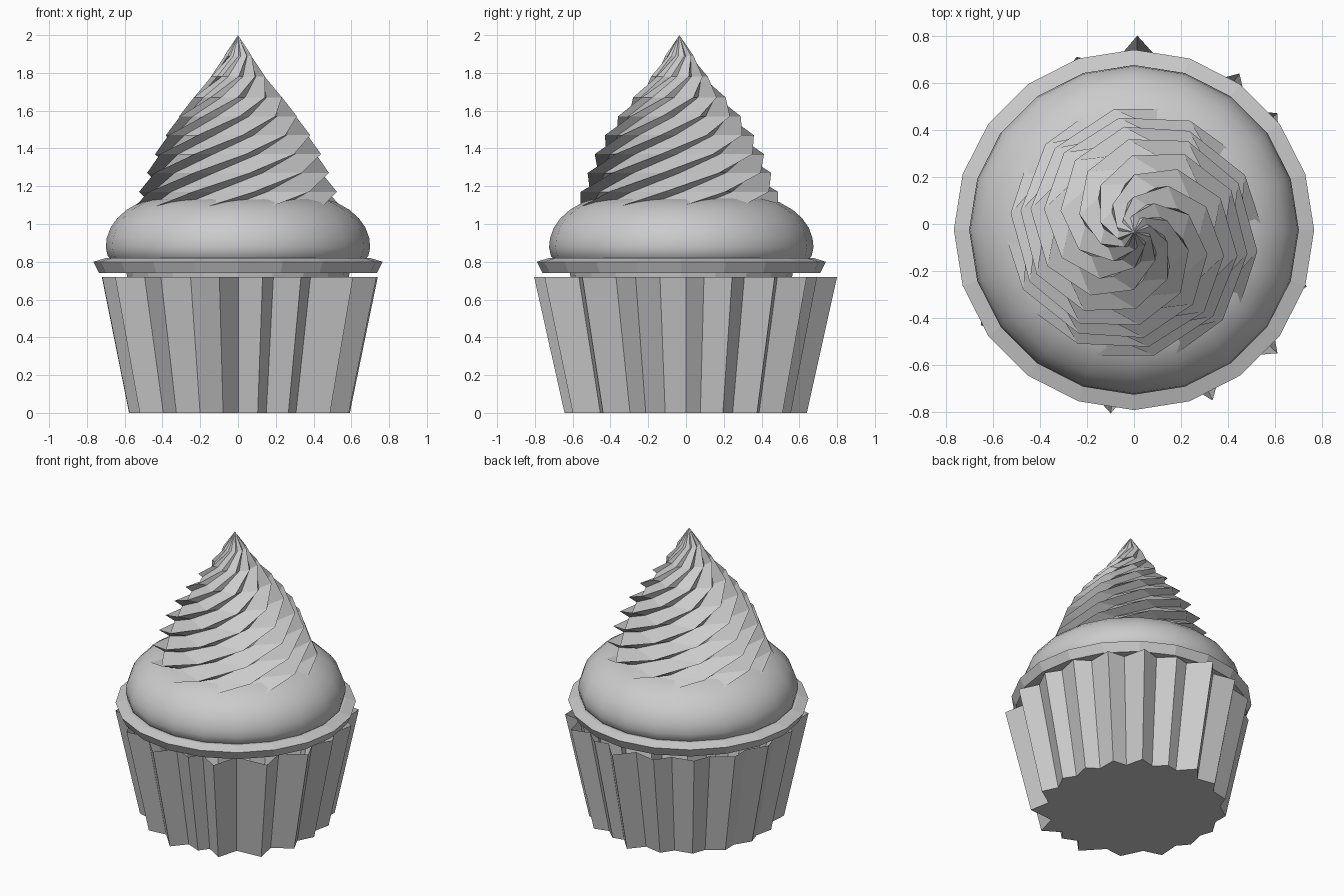
import bpy, bmesh
from math import sin, cos, radians, pi

if "Cube" in bpy.data.objects:
    bpy.data.objects.remove(bpy.data.objects["Cube"])


def loft(name, rings, cap_bottom=False, tip=None, smooth=False):
    """Skin a stack of equal-length closed rings, optionally capped or brought to a tip."""
    bm = bmesh.new()
    rows = [[bm.verts.new(p) for p in ring] for ring in rings]
    n = len(rows[0])
    for a, b in zip(rows, rows[1:]):
        for i in range(n):
            j = (i + 1) % n
            bm.faces.new((a[i], a[j], b[j], b[i]))
    if cap_bottom:
        bm.faces.new(rows[0][::-1])
    if tip:
        t = bm.verts.new(tip)
        for i in range(n):
            bm.faces.new((rows[-1][i], rows[-1][(i + 1) % n], t))
    me = bpy.data.meshes.new(name)
    bm.to_mesh(me)
    bm.free()
    ob = bpy.data.objects.new(name, me)
    bpy.context.collection.objects.link(ob)
    if smooth:
        for p in me.polygons:
            p.use_smooth = True
    return ob


def circle(r, z, n, cy):
    return [(r * cos(2 * pi * i / n), cy + r * sin(2 * pi * i / n), z) for i in range(n)]


# Pleated paper cup: uneven saw-tooth pleats (angle, top radius), open at the top
pleats = [(-97, .81), (-80, .75), (-66, .82), (-42, .82), (-20, .78), (0, .74),
          (19, .75), (37.6, .77), (55, .78), (72, .73), (89, .80), (109, .75),
          (129, .74), (150, .74), (171, .73), (192, .735), (213.5, .78), (238, .77)]
outline = []
for k, (ang, r) in enumerate(pleats):
    nxt = pleats[(k + 1) % len(pleats)][0] + (360 if k == len(pleats) - 1 else 0)
    for a, rad in ((ang, r), (ang + 0.42 * (nxt - ang), 0.685)):
        outline.append((rad * cos(radians(a)), rad * sin(radians(a))))
loft("paper_cup", [[(x * .8, y * .8, 0) for x, y in outline],
                   [(x, y, .72) for x, y in outline]], cap_bottom=True)

# Cake core showing in the gap, and the faceted rim above it
CY = -0.025
loft("cake_core", [circle(.58, .68, 20, CY), circle(.59, .74, 20, CY)], cap_bottom=True)
loft("cake_rim", [circle(r, z, 20, CY) for r, z in
                  ((.58, .74), (.735, .74), (.765, .80), (.70, .82), (.66, .82))])

# Smooth rounded icing base
dome = [(.66, .80), (.69, .83), (.70, .875), (.695, .925), (.675, .98), (.64, 1.03),
        (.59, 1.075), (.52, 1.115), (.42, 1.14), (.25, 1.15)]
loft("icing_base", [circle(r, z, 20, CY) for r, z in dome],
     tip=(0, CY, 1.155), smooth=True)

# Twisted saw-tooth swirl rising to a point
ARMS, TWIST, SY = 10, 310, -0.035
profile = [(.55, 1.09), (.53, 1.17), (.49, 1.27), (.45, 1.37), (.395, 1.47),
           (.325, 1.57), (.245, 1.67), (.15, 1.78), (.075, 1.89)]
rings = []
for r, z in profile:
    turn = TWIST * (z - 1.09) / 0.91
    ring = []
    for k in range(ARMS):
        for f, s in ((0, 1.0), (0.3, 0.85)):
            a = radians(turn + (k + f) * 360 / ARMS)
            ring.append((r * s * cos(a), SY + r * s * sin(a), z))
    rings.append(ring)
loft("icing_swirl", rings, cap_bottom=True, tip=(0, SY, 2.0))
